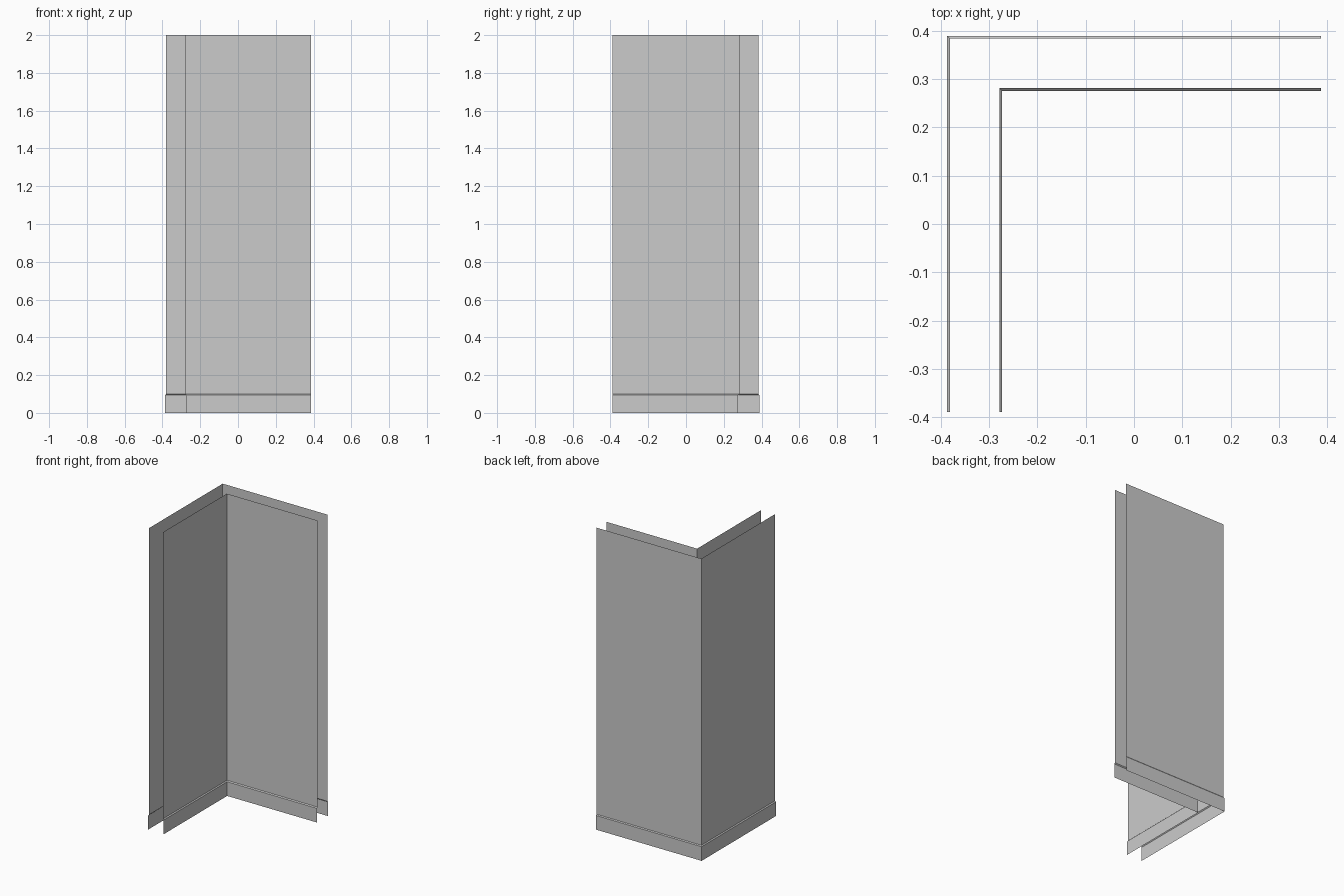
import bpy
import bmesh

if "Cube" in bpy.data.objects:
    bpy.data.objects.remove(bpy.data.objects["Cube"])

X_END, Y_END = 0.387, -0.389    # free ends of the two wall legs
HEIGHT = 2.0


def corner_sheet(name, profile, outward):
    """Sweep an (offset, z) profile around the L-shaped corner with a mitre.
    Offset is the distance of the sheet's corner from the origin in -x and +y."""
    bm = bmesh.new()
    rows = []
    for (ox, oy), z in profile:
        path = [(-ox, Y_END), (-ox, oy), (X_END, oy)]
        rows.append([bm.verts.new((x, y, z)) for x, y in path])
    for low, high in zip(rows, rows[1:]):
        for i in range(2):
            loop = [low[i], low[i + 1], high[i + 1], high[i]]
            bm.faces.new(loop[::-1] if outward else loop)
    mesh = bpy.data.meshes.new(name)
    bm.to_mesh(mesh)
    bm.free()
    obj = bpy.data.objects.new(name, mesh)
    bpy.context.collection.objects.link(obj)


def wall_skin(side, wall, board, outward):
    # Plain wall surface above the skirting
    corner_sheet(side + "_wall", [(wall, 0.1), (wall, HEIGHT)], outward)
    # Skirting board with a sloped top edge meeting the wall
    corner_sheet(side + "_skirting",
                 [(board, 0), (board, 0.094), (wall, 0.1)], outward)


# Outer skin faces away from the corner, inner skin faces into the room
wall_skin("outer", (0.381, 0.384), (0.387, 0.389), True)
wall_skin("inner", (0.279, 0.282), (0.273, 0.276), False)
